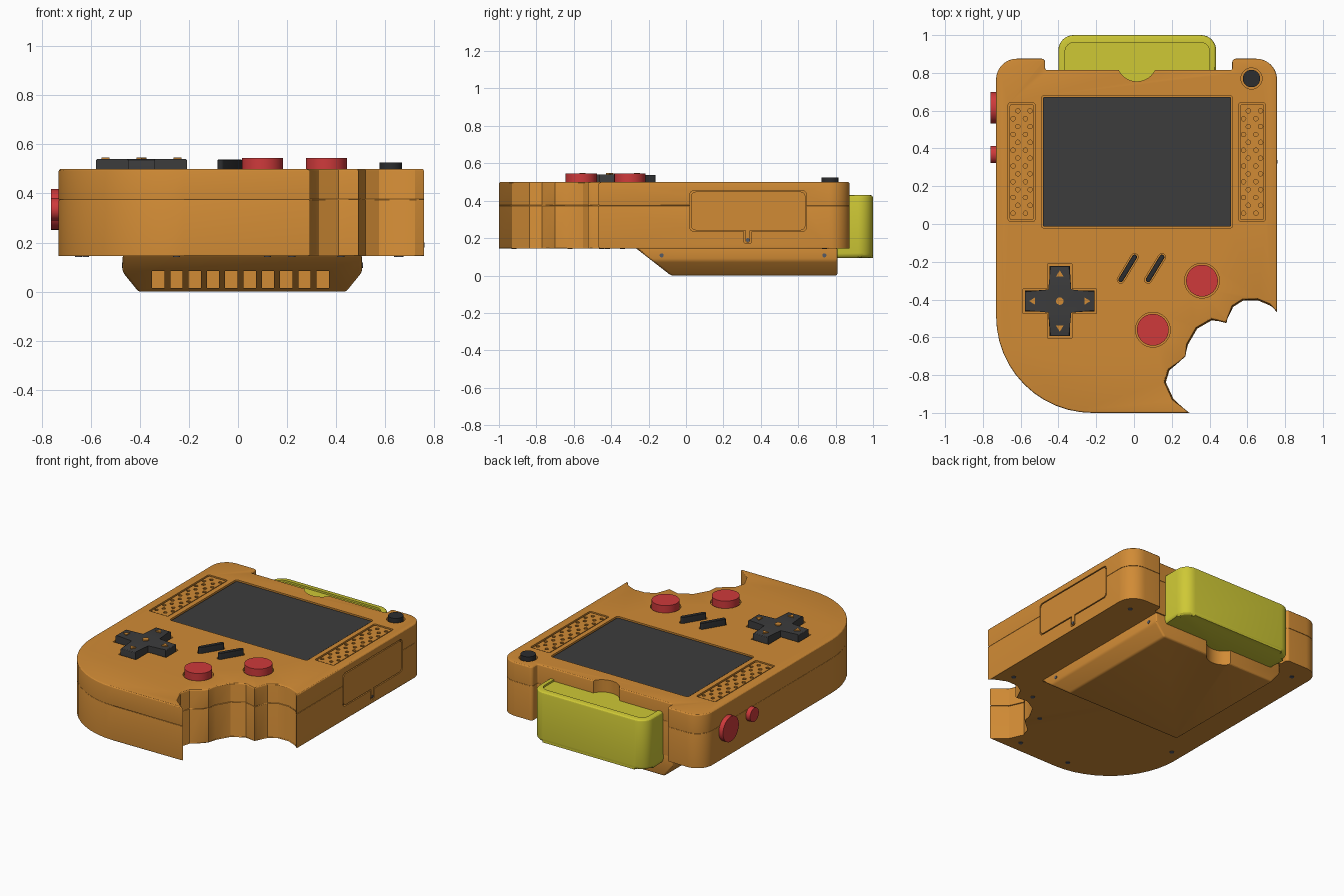
import bpy, bmesh, math
from mathutils import Vector

if "Cube" in bpy.data.objects:
    bpy.data.objects.remove(bpy.data.objects["Cube"])


def mat(name, r, g, b):
    m = bpy.data.materials.new(name)
    m.diffuse_color = (r, g, b, 1)
    m.use_nodes = True
    m.node_tree.nodes["Principled BSDF"].inputs["Base Color"].default_value = m.diffuse_color
    return m


ORANGE = mat("orange_plastic", 0.64, 0.26, 0.036)
YELLOW = mat("yellow_plastic", 0.62, 0.58, 0.036)
RED = mat("red_plastic", 0.62, 0.042, 0.044)
DARK = mat("dark_grey", 0.045, 0.045, 0.046)
BLACK = mat("near_black", 0.025, 0.026, 0.028)
STEEL = mat("screw_grey", 0.09, 0.10, 0.13)


# ---------- outline helpers (lists of 2D points) ----------
def rounded(corners, seg=8):
    out = []
    for i, (x, y, r) in enumerate(corners):
        p = Vector((x, y))
        if r == 0:
            out.append(p)
            continue
        a = (Vector(corners[i - 1][:2]) - p).normalized()
        b = (Vector(corners[(i + 1) % len(corners)][:2]) - p).normalized()
        half = a.angle(b) / 2
        c = p + (a + b).normalized() * (r / math.sin(half))
        s = p + a * (r / math.tan(half)) - c
        e = p + b * (r / math.tan(half)) - c
        sweep = math.atan2(s.x * e.y - s.y * e.x, s.dot(e))
        for k in range(seg + 1):
            t = sweep * k / seg
            out.append(c + Vector((s.x * math.cos(t) - s.y * math.sin(t),
                                   s.x * math.sin(t) + s.y * math.cos(t))))
    return out


def rect(x0, y0, x1, y1, r=0.0):
    return rounded([(x0, y0, r), (x1, y0, r), (x1, y1, r), (x0, y1, r)])


def circle(x, y, r, n=40):
    return [Vector((x + r * math.cos(2 * math.pi * k / n), y + r * math.sin(2 * math.pi * k / n)))
            for k in range(n)]


def capsule(x0, y0, x1, y1, r, n=8):
    a = math.atan2(y1 - y0, x1 - x0)
    return [Vector((x + r * math.cos(a + s + math.pi * k / n), y + r * math.sin(a + s + math.pi * k / n)))
            for x, y, s in ((x1, y1, -math.pi / 2), (x0, y0, math.pi / 2)) for k in range(n + 1)]


def cross(x, y, l, w):
    return [Vector((x + a, y + b)) for a, b in
            ((-w, -l), (w, -l), (w, -w), (l, -w), (l, w), (w, w),
             (w, l), (-w, l), (-w, w), (-l, w), (-l, -w), (-w, -w))]


# ---------- solid helpers ----------
def finish(name, bm, material):
    bmesh.ops.recalc_face_normals(bm, faces=bm.faces)
    me = bpy.data.meshes.new(name)
    bm.to_mesh(me)
    bm.free()
    ob = bpy.data.objects.new(name, me)
    bpy.context.collection.objects.link(ob)
    if material:
        me.materials.append(material)
    return ob


def prism(name, outlines, w0, w1, material=None, low=0, high=0, axis="z"):
    """Extrude outlines from w0 to w1 along z or x; low/high bevel the end rims."""
    bm = bmesh.new()
    rims = {low: [], high: []}
    for pts in outlines:
        ends = []
        for w in (w0, w1):
            ends.append([bm.verts.new((p.x, p.y, w) if axis == "z" else (w, p.x, p.y)) for p in pts])
        n = len(pts)
        for i in range(n):
            j = (i + 1) % n
            bm.faces.new((ends[0][i], ends[0][j], ends[1][j], ends[1][i]))
        rims[low] += bm.faces.new(ends[0][::-1]).edges
        rims[high] += bm.faces.new(ends[1]).edges
    for size, edges in rims.items():
        if size:
            bmesh.ops.bevel(bm, geom=edges, offset=size, segments=3, profile=0.5,
                            affect="EDGES", clamp_overlap=True)
    return finish(name, bm, material)


def bake(ob):
    dg = bpy.context.evaluated_depsgraph_get()
    me = bpy.data.meshes.new_from_object(ob.evaluated_get(dg))
    ob.modifiers.clear()
    ob.data = me


def cut(ob, *cutters):
    for c in cutters:
        m = ob.modifiers.new("cut", "BOOLEAN")
        m.operation, m.solver, m.object = "DIFFERENCE", "EXACT", c
        bake(ob)


# ---------- case: two halves meeting at a seam, with the bitten corner ----------
bite = [(0.294, -1), (0.204, -0.93), (0.162, -0.838), (0.183, -0.77), (0.24, -0.73), (0.273, -0.70),
        (0.28, -0.637), (0.33, -0.55), (0.41, -0.504), (0.49, -0.525), (0.495, -0.50), (0.52, -0.435),
        (0.575, -0.40), (0.655, -0.398), (0.72, -0.425), (0.757, -0.467)]
case = rounded([(-0.73, -1, 0.51)] + [(x, y, 0) for x, y in bite] +
               [(0.757, 0.875, 0.11), (0.52, 0.875, 0.02), (0.52, 0.815, 0.01), (-0.47, 0.815, 0.01),
                (-0.47, 0.875, 0.02), (-0.73, 0.875, 0.11)], 12)
case_top = prism("case_top", [case], 0.375, 0.50, ORANGE, 0.004, 0.012)
case_bottom = prism("case_bottom", [case], 0.145, 0.375, ORANGE, 0.006, 0.004)

# battery bulge underneath, chamfered at the sides and sloping at the front
bm = bmesh.new()
for x, s in ((-0.47, 1), (0.505, -1)):
    for dx, y, z in ((0, -0.273, 0.15), (0, 0.81, 0.15), (0, 0.81, 0.08),
                     (0, -0.183, 0.08), (0.065, -0.08, 0), (0.065, 0.81, 0)):
        bm.verts.new((x + s * dx, y, z))
bmesh.ops.convex_hull(bm, input=bm.verts)
bmesh.ops.dissolve_limit(bm, angle_limit=0.02, verts=bm.verts, edges=bm.edges)
bmesh.ops.bevel(bm, geom=bm.edges[:], offset=0.012, segments=3, profile=0.5, affect="EDGES")
bulge = finish("battery_bulge", bm, ORANGE)

# ---------- cutters ----------
DX, DY = -0.393, -0.408
action = [(0.36, -0.30), (0.10, -0.56)]
bars = [(-0.07, -0.295, 0.003, -0.175), (0.075, -0.295, 0.148, -0.175)]
speakers = [-0.595, 0.625]
recesses = prism("recess_cutter",
                 [rect(-0.49, -0.022, 0.522, 0.68, 0.015), cross(DX, DY, 0.195, 0.065),
                  circle(0.622, 0.77, 0.056)] +
                 [circle(x, y, 0.092) for x, y in action] +
                 [capsule(*b, 0.019) for b in bars] +
                 [rect(x - 0.071, 0.014, x + 0.071, 0.642, 0.012) for x in speakers], 0.48, 0.6)
notch = prism("thumb_notch_cutter", [circle(0.015, 0.862, 0.107)], -0.2, 0.7)


def door(g):
    """Side door outline with a latch tab, shrunk by g."""
    return rounded([(0.02 + g, 0.235 + g, 0.025), (0.31 + g, 0.235 + g, 0), (0.31 + g, 0.17 + g, 0.012),
                    (0.35 - g, 0.17 + g, 0.012), (0.35 - g, 0.235 + g, 0), (0.645 - g, 0.235 + g, 0.025),
                    (0.645 - g, 0.455 - g, 0.025), (0.02 + g, 0.455 - g, 0.025)])


door_cut = prism("door_cutter", [door(0)], 0.742, 0.8, axis="x")
vents = prism("vent_cutter", [rect(x - 0.025, -0.25, x + 0.025, -0.07)
                              for x in (-0.325 + 0.0745 * i for i in range(10))], 0.015, 0.085)
cut(case_top, recesses, notch, door_cut)
cut(case_bottom, notch, door_cut)
cut(bulge, notch, vents)

# ---------- side door, screen and speaker grilles ----------
prism("side_door", [door(0.007)], 0.73, 0.757, ORANGE, axis="x")
prism("screen", [rect(-0.482, -0.014, 0.514, 0.672, 0.008)], 0.47, 0.494, DARK)
for side, x in zip(("left", "right"), speakers):
    grille = prism(side + "_speaker_grille", [rect(x - 0.063, 0.022, x + 0.063, 0.634, 0.01)],
                   0.47, 0.496, ORANGE)
    holes = prism("hole_cutter", [circle(x + dx + (0.025 if j % 2 else 0), 0.057 + 0.0417 * j, 0.012, 10)
                                  for j in range(14) for dx in (-0.045, 0.02)], 0.484, 0.6)
    cut(grille, holes)
    bpy.data.objects.remove(holes)

# ---------- cartridge ----------
cartridge = prism("cartridge", [rounded([(-0.40, 0.62, 0), (0.435, 0.62, 0),
                                         (0.435, 1.0, 0.08), (-0.40, 1.0, 0.08)])],
                  0.095, 0.43, YELLOW, 0.025, 0.015)
label = prism("label_cutter", [rounded([(-0.365, 0.66, 0), (0.40, 0.66, 0),
                                        (0.40, 0.962, 0.05), (-0.365, 0.962, 0.05)])], 0.418, 0.6)
cut(cartridge, label)

for c in (recesses, notch, door_cut, vents, label):
    bpy.data.objects.remove(c)

# ---------- controls ----------
prism("direction_pad", [cross(DX, DY, 0.185, 0.055)], 0.47, 0.54, DARK, 0, 0.006)
arrows = []
for k in range(4):
    c, s = math.cos(k * math.pi / 2), math.sin(k * math.pi / 2)
    arrows.append([Vector((DX + u * c - v * s, DY + u * s + v * c))
                   for u, v in ((0.13, -0.02), (0.162, 0), (0.13, 0.02))])
prism("direction_marks", arrows + [circle(DX, DY, 0.02, 24)], 0.538, 0.547, ORANGE)
for name, (x, y) in zip(("upper", "lower"), action):
    prism(name + "_action_button", [circle(x, y, 0.084, 48)], 0.47, 0.545, RED, 0, 0.01)
for name, b in zip(("left", "right"), bars):
    prism(name + "_menu_bar", [capsule(*b, 0.013)], 0.47, 0.538, BLACK, 0, 0.003)
prism("power_button", [circle(0.622, 0.77, 0.046)], 0.47, 0.525, BLACK, 0, 0.008)
prism("large_side_button", [circle(0.615, 0.335, 0.083, 48)], -0.761, -0.70, RED, 0.008, 0, "x")
prism("small_side_button", [circle(0.368, 0.335, 0.046)], -0.761, -0.70, RED, 0.006, 0, "x")

# ---------- screws ----------
prism("bottom_screws", [circle(x, y, 0.014, 16) for x, y in
                        ((0.65, 0.74), (-0.62, 0.74), (0.66, -0.34), (0.42, -0.45), (0.22, -0.62),
                         (0.12, -0.92), (-0.25, -0.92), (-0.65, -0.42))], 0.142, 0.16, STEEL)
prism("door_screw", [circle(0.33, 0.19, 0.01, 16)], 0.74, 0.76, STEEL, axis="x")
for name, x in (("left", -0.47), ("right", 0.505)):
    prism(name + "_bulge_screws", [circle(y, 0.108, 0.011, 16) for y in (-0.13, 0.74)],
          x - 0.003, x + 0.003, STEEL, axis="x")

# smooth curved walls, keep edges crisp
for ob in bpy.context.collection.objects:
    ob.select_set(True)
    bpy.context.view_layer.objects.active = ob
bpy.ops.object.shade_smooth_by_angle(angle=math.radians(25))
